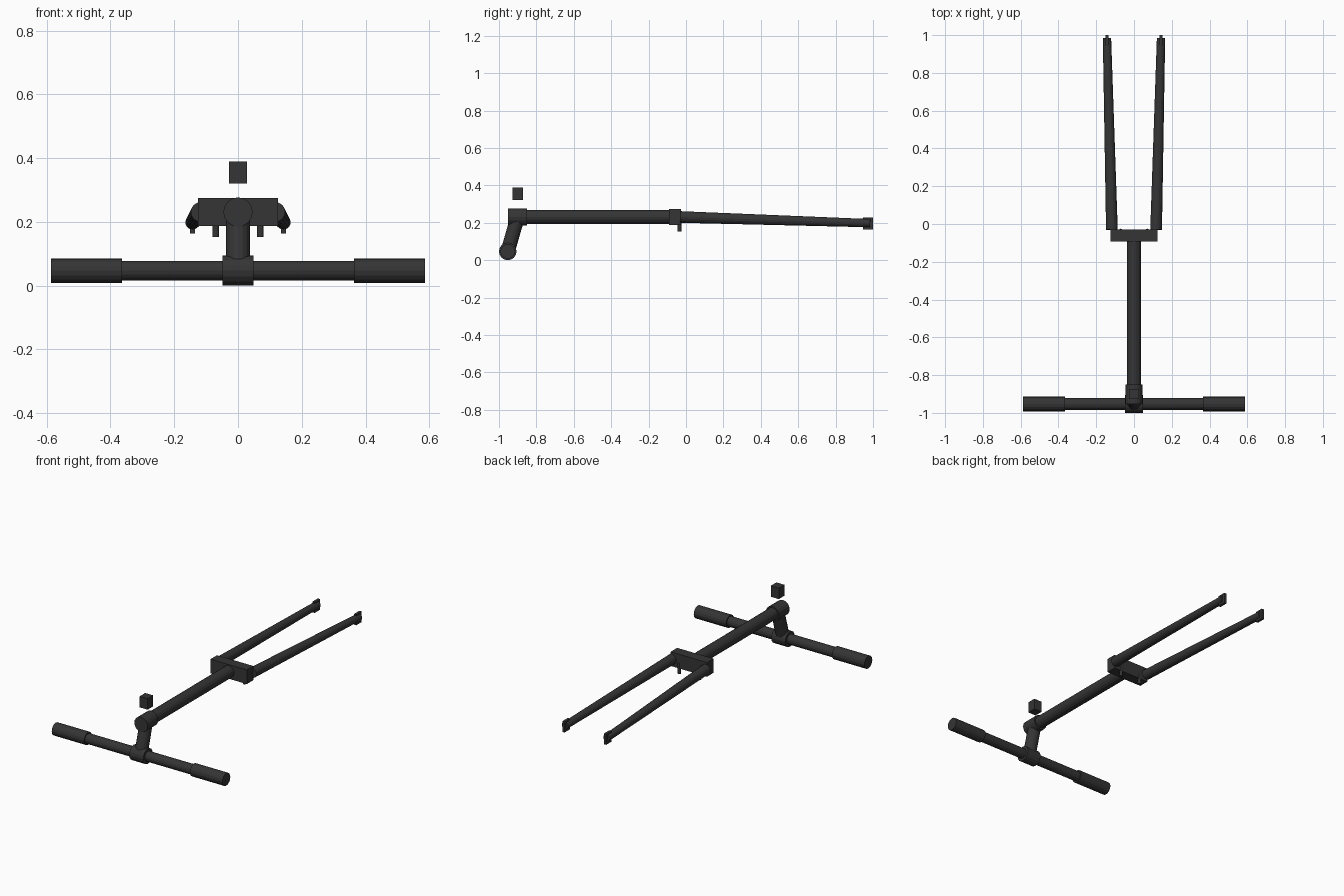
import bpy
from mathutils import Vector

if "Cube" in bpy.data.objects:
    bpy.data.objects.remove(bpy.data.objects["Cube"])

dark = bpy.data.materials.new("dark_metal")
dark.diffuse_color = (0.035, 0.035, 0.035, 1)
dark.use_nodes = True
dark.node_tree.nodes["Principled BSDF"].inputs["Base Color"].default_value = dark.diffuse_color


def finish(name):
    ob = bpy.context.object
    ob.name = name
    ob.data.materials.append(dark)
    return ob


def tube(name, a, b, r1, r2=None, sides=16):
    """Capped cylinder or cone running from point a to point b."""
    a, b = Vector(a), Vector(b)
    d = b - a
    bpy.ops.mesh.primitive_cone_add(
        vertices=sides, radius1=r1, radius2=r1 if r2 is None else r2,
        depth=d.length, location=(a + b) / 2,
        rotation=d.to_track_quat('Z', 'Y').to_euler())
    return finish(name)


def box(name, centre, size):
    bpy.ops.mesh.primitive_cube_add(size=1, location=centre)
    bpy.context.object.scale = size
    bpy.ops.object.transform_apply(location=False, rotation=False, scale=True)
    return finish(name)


BAR_Y, BAR_Z = -0.953, 0.047
TUBE_Z = 0.231

# Handlebar, clamp and stem
tube("handlebar", (-0.55, BAR_Y, BAR_Z), (0.55, BAR_Y, BAR_Z), 0.031)
tube("bar_clamp", (-0.048, BAR_Y, BAR_Z), (0.048, BAR_Y, BAR_Z), 0.047)
tube("stem", (0, BAR_Y, BAR_Z), (0, -0.9, TUBE_Z), 0.038)

# Steering column and its collar
tube("stem_collar", (0, -0.953, TUBE_Z), (0, -0.85, TUBE_Z), 0.046)
tube("steering_column", (0, -0.9, TUBE_Z), (0, -0.06, TUBE_Z), 0.037)

# Fork crown
box("fork_crown", (0, -0.06, TUBE_Z), (0.25, 0.064, 0.088))

# Floating lamp block
box("lamp_block", (0, -0.9, 0.355), (0.055, 0.055, 0.068))

# Mirrored parts: grips, fork blades, wheel mounts and brake pegs
for side, s in (("left", -1), ("right", 1)):
    tube(f"grip_{side}", (s * 0.364, BAR_Y, BAR_Z), (s * 0.587, BAR_Y, BAR_Z), 0.039)
    tube(f"fork_blade_{side}", (s * 0.117, -0.03, TUBE_Z), (s * 0.143, 0.985, 0.198), 0.031, 0.022)
    box(f"wheel_mount_{side}", (s * 0.143, 0.973, 0.196), (0.016, 0.054, 0.066))
    tube(f"brake_peg_{side}", (s * 0.07, -0.035, 0.153), (s * 0.07, -0.035, 0.22), 0.01, sides=12)
